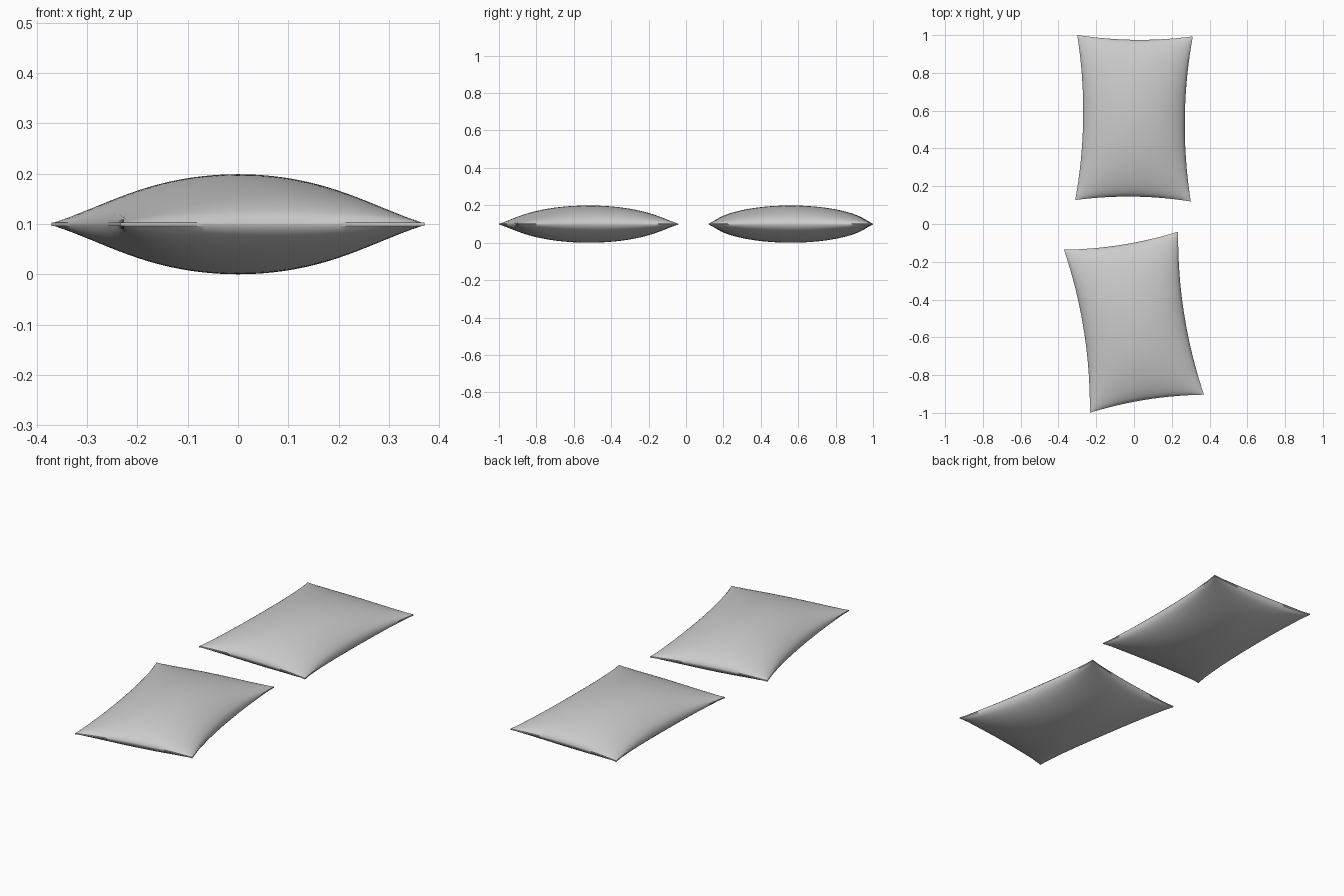
import bpy, bmesh, math

if "Cube" in bpy.data.objects:
    bpy.data.objects.remove(bpy.data.objects["Cube"])

HALF_W, HALF_L = 0.306, 0.437     # corner to centre
INSET_X, INSET_Y = 0.037, 0.022   # how far the seams pull in mid-edge
PUFF, SEAM, MID_Z = 0.0965, 0.003, 0.0995


def spread(t):
    # crowd the grid lines towards the seam
    return 0.5 * t + 0.5 * math.sin(t * math.pi / 2)


def pillow(name, x, y, angle):
    bm = bmesh.new()
    # two stacked sheets joined by a thin seam band
    bmesh.ops.create_grid(bm, x_segments=40, y_segments=48, size=1)
    lower = set(bm.verts)
    bmesh.ops.extrude_face_region(bm, geom=bm.faces[:], use_keep_orig=True)
    for v in bm.verts:
        a, b = spread(v.co.x), spread(v.co.y)
        ra, rb = max(0, 1 - a * a), max(0, 1 - b * b)
        puff = SEAM + PUFF * (ra * rb) ** 0.6
        v.co = (a * (HALF_W - INSET_X * rb),
                b * (HALF_L - INSET_Y * ra),
                -puff if v in lower else puff)
    bmesh.ops.recalc_face_normals(bm, faces=bm.faces[:])
    me = bpy.data.meshes.new(name)
    bm.to_mesh(me)
    bm.free()
    ob = bpy.data.objects.new(name, me)
    bpy.context.collection.objects.link(ob)
    ob.location = (x, y, MID_Z)
    ob.rotation_euler.z = math.radians(angle)
    bpy.ops.object.select_all(action='DESELECT')
    ob.select_set(True)
    bpy.context.view_layer.objects.active = ob
    bpy.ops.object.shade_smooth_by_angle(angle=math.radians(35))


pillow("back_pillow", 0, 0.56, -0.7)
pillow("front_pillow", 0, -0.52, 9)
